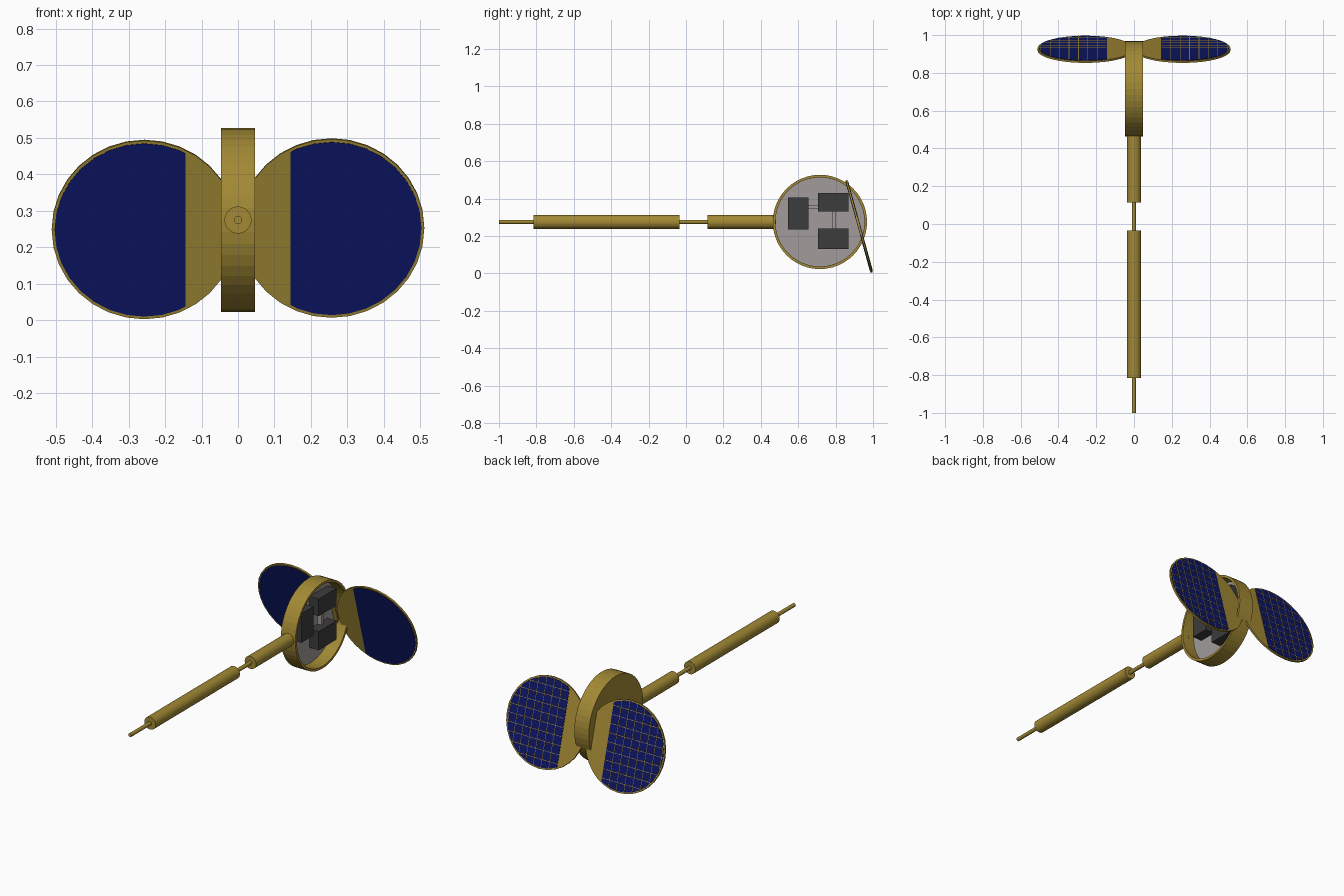
import bpy, bmesh, math
from mathutils import Matrix, Vector

if "Cube" in bpy.data.objects:
    bpy.data.objects.remove(bpy.data.objects["Cube"])


def material(name, rgb):
    m = bpy.data.materials.new(name)
    m.diffuse_color = (*rgb, 1)
    m.use_nodes = True
    m.node_tree.nodes["Principled BSDF"].inputs["Base Color"].default_value = m.diffuse_color
    return m


GOLD = material("gold", (0.36, 0.25, 0.035))
BLUE = material("cell_blue", (0.004, 0.008, 0.13))
GREY = material("plate_grey", (0.36, 0.33, 0.33))
DARK = material("dark_grey", (0.045, 0.045, 0.045))


def finish(name, bm, mat, matrix=Matrix()):
    bmesh.ops.recalc_face_normals(bm, faces=bm.faces)
    me = bpy.data.meshes.new(name)
    bm.to_mesh(me)
    bm.free()
    me.materials.append(mat)
    ob = bpy.data.objects.new(name, me)
    ob.matrix_world = matrix
    bpy.context.collection.objects.link(ob)
    return ob


def box(name, lo, hi, mat):
    bm = bmesh.new()
    lo, hi = Vector(lo), Vector(hi)
    bmesh.ops.create_cube(bm, size=1, matrix=Matrix.Translation((lo + hi) / 2)
                          @ Matrix.Diagonal((*(hi - lo), 1)))
    return finish(name, bm, mat)


def cylinder(name, axis, centre, r, a, b, mat, sides=32):
    """Closed cylinder along X or Y, from a to b on that axis."""
    bm = bmesh.new()
    bmesh.ops.create_cone(bm, cap_ends=True, segments=sides, radius1=r, radius2=r, depth=b - a)
    rot = Matrix.Rotation(math.pi / 2, 4, 'Y' if axis == 'X' else 'X')
    mid = Vector(centre)
    mid['XY'.index(axis)] = (a + b) / 2
    bm.transform(Matrix.Translation(mid) @ rot)
    return finish(name, bm, mat)


AXIS_Z = 0.275
HUB = (0, 0.716, AXIS_Z)

# boom: thin core with two thick sleeves
cylinder("boom_core", 'Y', (0, 0, AXIS_Z), 0.011, -1.0, 0.48, GOLD)
cylinder("front_sleeve", 'Y', (0, 0, AXIS_Z), 0.037, -0.815, -0.035, GOLD)
cylinder("rear_sleeve", 'Y', (0, 0, AXIS_Z), 0.037, 0.115, 0.468, GOLD)

# drum housing: cup profile (x, radius) spun about X, open on the right
bm = bmesh.new()
profile = [(-0.047, 0), (-0.047, 0.252), (0.047, 0.252), (0.047, 0.238), (-0.036, 0.238), (-0.036, 0)]
verts = [bm.verts.new((x, 0, r)) for x, r in profile]
edges = [bm.edges.new(p) for p in zip(verts, verts[1:])]
bmesh.ops.spin(bm, geom=verts + edges, axis=(1, 0, 0), cent=(0, 0, 0),
               angle=math.tau, steps=48, use_merge=True)
bmesh.ops.remove_doubles(bm, verts=bm.verts, dist=1e-5)
finish("drum_housing", bm, GOLD, Matrix.Translation(HUB))
cylinder("drum_floor", 'X', HUB, 0.239, -0.037, -0.03, GREY, 48)

# instrument boxes and the links between them: y0, z0, y1, z1
for i, (y0, z0, y1, z1) in enumerate([(0.545, 0.235, 0.655, 0.405),
                                      (0.705, 0.33, 0.87, 0.43),
                                      (0.705, 0.13, 0.87, 0.24)]):
    box(f"instrument_box_{i + 1}", (-0.031, y0, z0), (0.03, y1, z1), DARK)
box("link_horizontal", (-0.031, 0.65, 0.345), (-0.005, 0.71, 0.365), GREY)
box("link_vertical", (-0.031, 0.78, 0.235), (-0.005, 0.8, 0.335), GREY)

# solar wings: local XY is the disc, local +Z faces backwards
R, CUT, PITCH = 0.254, -0.113, 0.05


def disc(r, z0, z1, cut=None):
    bm = bmesh.new()
    bmesh.ops.create_cone(bm, cap_ends=True, segments=32, radius1=r, radius2=r, depth=z1 - z0,
                          matrix=Matrix.Translation((0, 0, (z0 + z1) / 2)))
    if cut is not None:
        cutres = bmesh.ops.bisect_plane(bm, geom=bm.verts[:] + bm.edges[:] + bm.faces[:],
                                        plane_co=(cut, 0, 0), plane_no=(-1, 0, 0), clear_outer=True)
        bmesh.ops.holes_fill(bm, edges=[e for e in cutres["geom_cut"]
                                        if isinstance(e, bmesh.types.BMEdge)])
    return bm


def grid_wires():
    """Thin gold bars dividing the rear cells, trimmed to the disc."""
    bm = bmesh.new()
    r, w, z = 0.246, 0.003, 0.0075

    def bar(cx, cy, sx, sy):
        bmesh.ops.create_cube(bm, size=1, matrix=Matrix.Translation((cx, cy, z))
                              @ Matrix.Diagonal((sx, sy, 0.001, 1)))
    for i in range(1, 8):
        x = CUT + i * PITCH
        if x < r:
            bar(x, 0, w, 2 * math.sqrt(r * r - x * x))
    for j in range(-4, 5):
        end = math.sqrt(r * r - (j * PITCH) ** 2)
        bar((CUT + end) / 2, j * PITCH, end - CUT, w)
    return bm


for side, s, z in (("right", 1, 0.253), ("left", -1, 0.249)):
    # columns: outward, up the panel, backwards
    t = math.radians(15.4)
    m = Matrix(((s, 0, 0, s * 0.257),
                (0, -math.sin(t), math.cos(t), 0.925),
                (0, math.cos(t), math.sin(t), z),
                (0, 0, 0, 1)))
    for part, mesh, mat in (("wing_disc", disc(R, -0.005, 0.005), GOLD),
                            ("front_cells", disc(0.246, -0.007, -0.004, CUT), BLUE),
                            ("rear_cells", disc(0.246, 0.004, 0.007, CUT), BLUE),
                            ("rear_grid", grid_wires(), GOLD)):
        mesh.transform(m)
        finish(f"{side}_{part}", mesh, mat)
